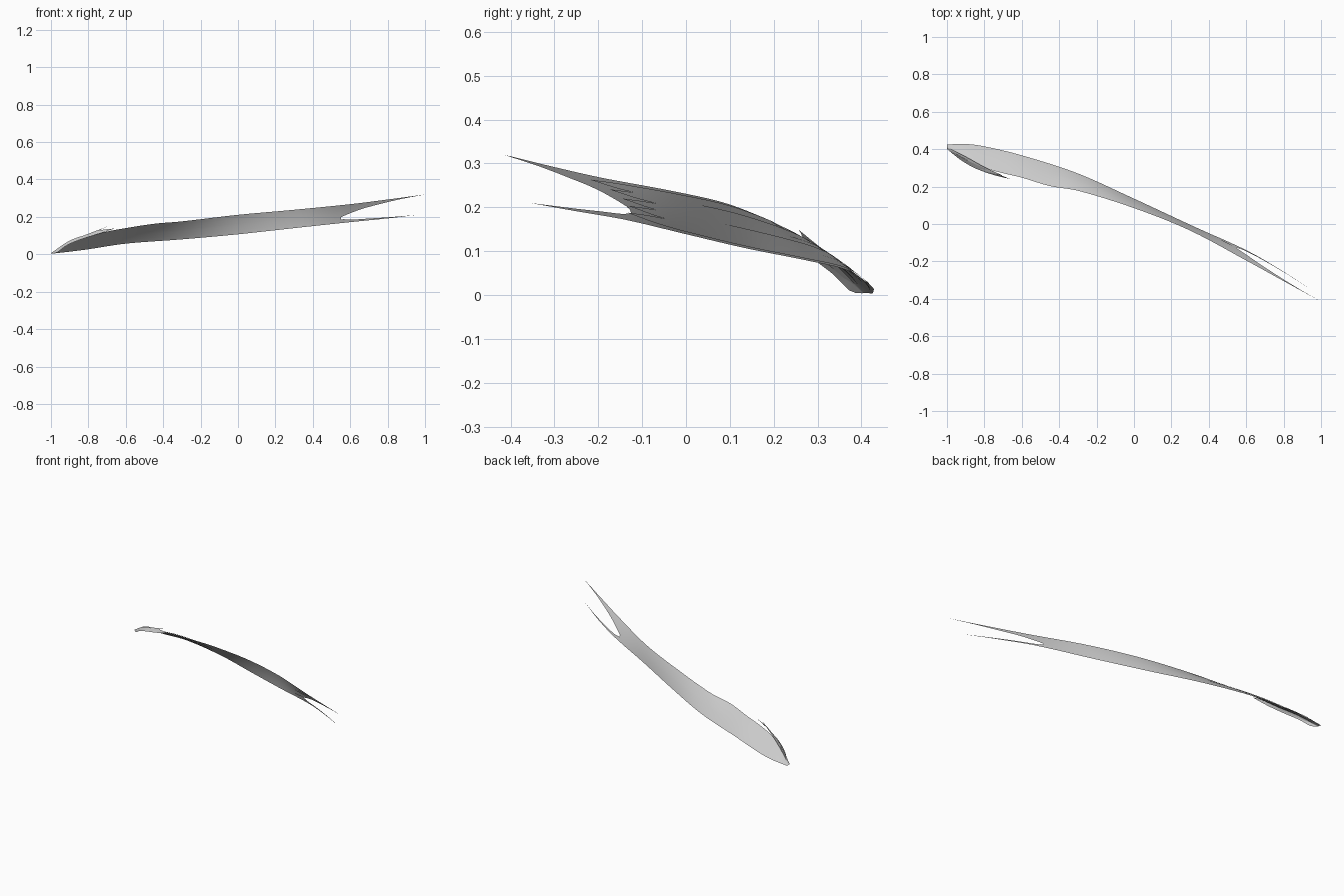
import bpy, bmesh
from mathutils import Vector

if "Cube" in bpy.data.objects:
    bpy.data.objects.remove(bpy.data.objects["Cube"])

# Edge curves of the twisted vane: (x, y, z)
LOW = [(-1, .425, .003), (-.9, .428, .014), (-.8, .415, .027), (-.6, .367, .057),
       (-.3, .27, .08), (0, .135, .107), (.3, -.005, .14), (.6, -.14, .172),
       (.8, -.255, .192), (.95, -.355, .21), (1, -.388, .216)]
TOP = [(-1, .402, .005), (-.9, .345, .065), (-.8, .30, .098), (-.7, .272, .122),
       (-.6, .248, .14), (-.45, .203, .163), (-.3, .178, .176), (0, .085, .211),
       (.3, -.035, .238), (.6, -.195, .268), (.8, -.305, .293), (1, -.415, .32)]


def sample(table, x):
    """Smooth interpolation of a table whose first column is x."""
    n = len(table)
    i = 0
    while i < n - 2 and x > table[i + 1][0]:
        i += 1
    h = table[i + 1][0] - table[i][0]
    t = min(max((x - table[i][0]) / h, 0), 1)

    def slope(j, c):
        a, b = table[max(j - 1, 0)], table[min(j + 1, n - 1)]
        return (b[c] - a[c]) / (b[0] - a[0])
    out = []
    for c in range(1, len(table[0])):
        p, q = table[i][c], table[i + 1][c]
        out.append((2*t**3 - 3*t*t + 1) * p + (t**3 - 2*t*t + t) * h * slope(i, c)
                   + (3*t*t - 2*t**3) * q + (t**3 - t*t) * h * slope(i + 1, c))
    return out


def vane_point(x, u, lift):
    """Point on the vane: u runs from the low edge to the top edge."""
    a = Vector((x, *sample(LOW, x)))
    b = Vector((x, *sample(TOP, x)))
    d = b - a
    normal = Vector((0, d.z, -d.y)).normalized()
    bow = .3 * d.length * u * (1 - u)
    return a.lerp(b, u) + normal * (bow * .35 + lift)


def sheet(name, x0, x1, point, rows=48, cols=6):
    """Grid surface from point(x, v), with v across from 0 to 1."""
    bm = bmesh.new()
    grid = []
    for i in range(rows + 1):
        x = x0 + (x1 - x0) * i / rows
        grid.append([bm.verts.new(point(x, j / cols)) for j in range(cols + 1)])
    for r, s in zip(grid, grid[1:]):
        for j in range(cols):
            bm.faces.new((r[j], s[j], s[j + 1], r[j + 1]))
    bmesh.ops.remove_doubles(bm, verts=bm.verts, dist=1e-5)
    me = bpy.data.meshes.new(name)
    bm.to_mesh(me)
    bm.free()
    for p in me.polygons:
        p.use_smooth = True
    ob = bpy.data.objects.new(name, me)
    bpy.context.collection.objects.link(ob)
    return ob


def feather(name, x0, x1, band, lift=0, cols=6):
    """Feather following the vane; band is a table of (x, u_low, u_high)."""
    def point(x, v):
        lo, hi = sample(band, x)
        return vane_point(x, lo + (hi - lo) * v, lift)
    return sheet(name, x0, x1, point, cols=cols)


# Main vane
feather("vane", -1, .55, [(-1, 0, 1), (.55, 0, 1)], cols=12)

# Long outer feathers forming the forked end
feather("upper_prong", .55, 1, [(.55, .32, 1), (.6, .48, 1), (.65, .62, 1), (.7, .72, 1),
                                (.85, .91, 1), (1, 1, 1)])
feather("lower_prong", .55, .95, [(.55, 0, .2), (.6, 0, .13), (.7, 0, .09), (.95, 0, 0)])

# Overlapping inner feathers on both faces of the vane
tips = [.57, .55, .56, .6, .66]
for k, tip in enumerate(tips):
    c = .14 + .17 * k
    start = -.95 + .06 * (k % 3)
    band = [(start, c, c + .02), (start + .3, c - .1, c + .12), (.2, c - .1, c + .12),
            (tip - .12, c - .06, c + .09), (tip, c + .03, c + .04)]
    for side, s in (("back", 1), ("front", -1)):
        feather(f"{side}_feather_{k + 1}", start, tip, band, s * (.002 + .0012 * (k % 2)), 4)

# Short spur feathers curling out near the root
SPURS = [
    ([(-1, .402, .004), (-.97, .376, .008), (-.92, .338, .045), (-.85, .298, .076),
      (-.75, .262, .108), (-.66, .24, .138)],
     [(-1, .405, .006), (-.9, .345, .073), (-.8, .298, .108), (-.73, .268, .13),
      (-.66, .24, .138)]),
    ([(-1, .4, .004), (-.9, .335, .06), (-.8, .285, .1), (-.7, .258, .148)],
     [(-1, .41, .006), (-.9, .36, .07), (-.8, .305, .11), (-.7, .258, .148)]),
]
for k, (outer, inner) in enumerate(SPURS):
    def spur_point(x, v, o=outer, n=inner):
        return Vector((x, *sample(o, x))).lerp(Vector((x, *sample(n, x))), v)
    sheet(f"spur_feather_{k + 1}", -1, outer[-1][0], spur_point, 20, 4)
